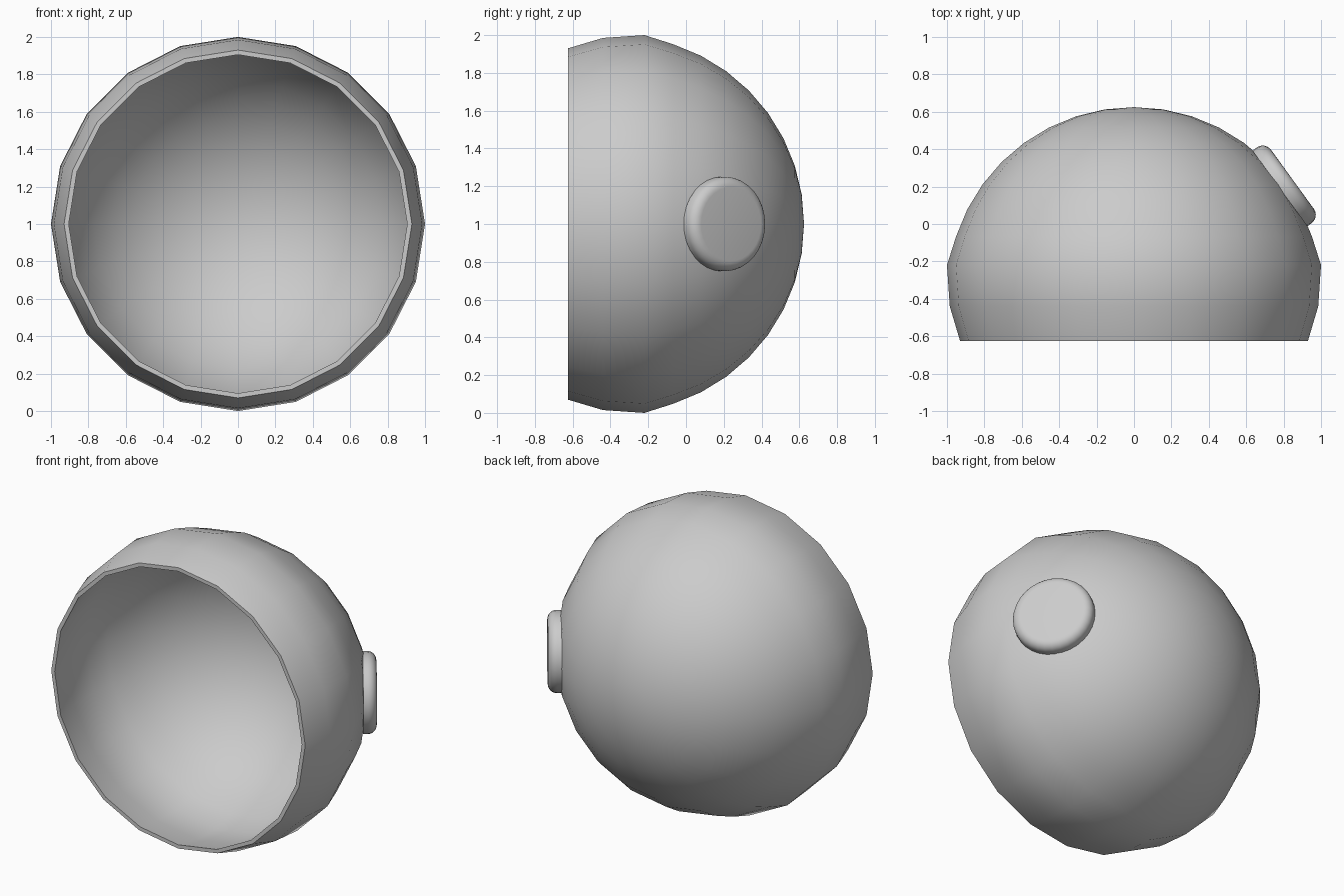
import bpy, bmesh, math
from mathutils import Matrix, Vector

if "Cube" in bpy.data.objects:
    bpy.data.objects.remove(bpy.data.objects["Cube"], do_unlink=True)

grey = bpy.data.materials.new("plain_grey")
grey.use_nodes = True
grey.diffuse_color = (0.6, 0.6, 0.6, 1)
grey.node_tree.nodes["Principled BSDF"].inputs["Base Color"].default_value = grey.diffuse_color


def lathe(name, profile, sides, matrix):
    """Revolve (radius, height) points about local z."""
    bm = bmesh.new()
    verts = [bm.verts.new((r, 0, h)) for r, h in profile]
    edges = [bm.edges.new(pair) for pair in zip(verts, verts[1:])]
    bmesh.ops.spin(bm, geom=verts + edges, cent=(0, 0, 0), axis=(0, 0, 1),
                   angle=math.tau, steps=sides, use_duplicate=False)
    bmesh.ops.remove_doubles(bm, verts=bm.verts, dist=0.0005)
    bmesh.ops.recalc_face_normals(bm, faces=bm.faces)
    bm.transform(matrix)
    mesh = bpy.data.meshes.new(name)
    bm.to_mesh(mesh)
    bm.free()
    mesh.materials.append(grey)
    obj = bpy.data.objects.new(name, mesh)
    bpy.context.collection.objects.link(obj)
    bpy.ops.object.select_all(action='DESELECT')
    obj.select_set(True)
    bpy.context.view_layer.objects.active = obj
    bpy.ops.object.shade_smooth_by_angle(angle=math.radians(40))
    return obj


# Domed shell: outer wall from the back pole to the rim, then the inner wall back
SEGMENTS = 20
CENTRE = -0.375


def dome(radius):
    rings = [math.radians(9 * i) for i in range(9)]
    return [(radius * math.sin(a), CENTRE + radius * math.cos(a)) for a in rings]


outer = dome(1.0) + [(1.0, -0.22), (0.985, -0.44), (0.93, -0.625)]
inner = dome(0.955) + [(0.955, -0.22), (0.945, -0.43), (0.905, -0.625)]
to_back = Matrix.Translation((0, 0, 1)) @ Matrix.Rotation(-math.pi / 2, 4, 'X')
lathe("domed_shell", outer + inner[::-1], SEGMENTS, to_back)

# Rounded button set into the left rear of the shell
normal = Vector((0.81, 0.587, 0)).normalized()
seat = Matrix.Translation((0.78, 0.19, 1)) @ normal.to_track_quat('Z', 'Y').to_matrix().to_4x4()
FILLET = 0.055
arc = [math.radians(15 * i) for i in range(7)]
button = [(0, 0), (0.25, 0)]
button += [(0.195 + FILLET * math.cos(a), 0.028 + FILLET * math.sin(a)) for a in arc]
button += [(0, 0.083)]
lathe("side_button", button, 32, seat)
